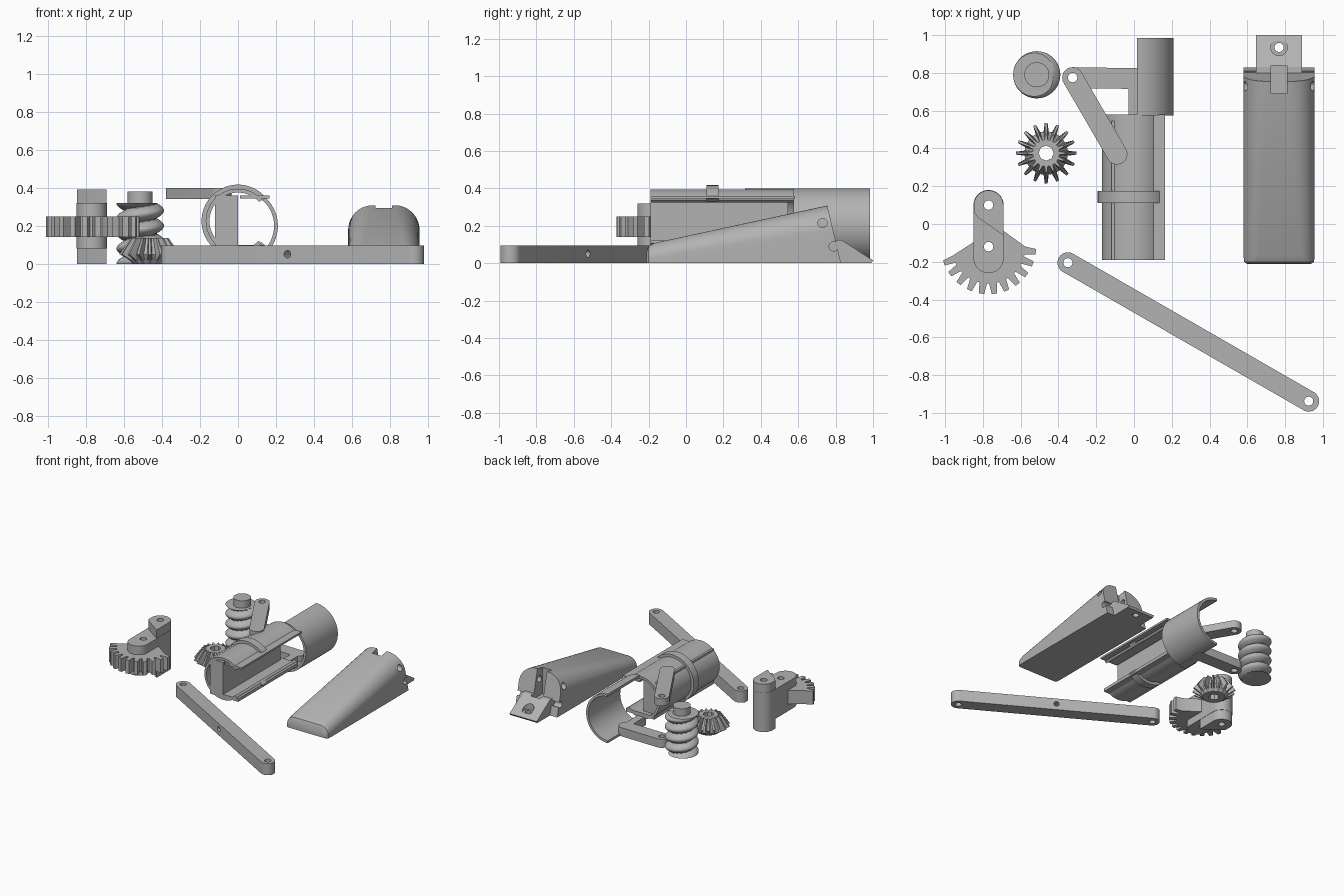
import bpy, bmesh
from math import sin, cos, pi, radians, atan2, asin
from mathutils import Vector

default = bpy.data.objects.get("Cube")
if default:
    bpy.data.objects.remove(default, do_unlink=True)

grey = bpy.data.materials.new("plain grey")
grey.use_nodes = True
grey.diffuse_color = (0.45, 0.45, 0.45, 1)
grey.node_tree.nodes["Principled BSDF"].inputs["Base Color"].default_value = grey.diffuse_color


def loft(name, rings):
    """Skin a stack of equal-length rings and cap both ends."""
    bm = bmesh.new()
    rows = [[bm.verts.new(p) for p in ring] for ring in rings]
    n = len(rows[0])
    for a, b in zip(rows, rows[1:]):
        for i in range(n):
            j = (i + 1) % n
            bm.faces.new((a[i], a[j], b[j], b[i]))
    bm.faces.new(rows[0][::-1])
    bm.faces.new(rows[-1])
    bmesh.ops.recalc_face_normals(bm, faces=bm.faces)
    mesh = bpy.data.meshes.new(name)
    bm.to_mesh(mesh)
    bm.free()
    mesh.materials.append(grey)
    obj = bpy.data.objects.new(name, mesh)
    bpy.context.collection.objects.link(obj)
    return obj


def prism(name, pts, lo, hi, axis="z"):
    """Extrude a flat outline along an axis."""
    place = {"z": lambda u, v, w: (u, v, w),
             "y": lambda u, v, w: (u, w, v),
             "x": lambda u, v, w: (w, u, v)}[axis]
    return loft(name, [[place(u, v, w) for u, v in pts] for w in (lo, hi)])


def arc(cx, cy, r, a0, a1, n=24):
    return [(cx + r * cos(radians(a0 + (a1 - a0) * i / n)),
             cy + r * sin(radians(a0 + (a1 - a0) * i / n))) for i in range(n + 1)]


def circle(cx, cy, r, n=24):
    return arc(cx, cy, r, 0, 360, n)[:-1]


def rect(u0, u1, v0, v1):
    return [(u0, v0), (u1, v0), (u1, v1), (u0, v1)]


def capsule(a, b, r):
    t = atan2(b[1] - a[1], b[0] - a[0]) * 180 / pi
    return arc(*b, r, t - 90, t + 90) + arc(*a, r, t + 90, t + 270)


def shell(name, cx, cz, outer, inner, a0, a1, y0, y1):
    pts = arc(cx, cz, outer, a0, a1, 48) + arc(cx, cz, inner, a1, a0, 48)
    return prism(name, pts, y0, y1, "y")


def cut(obj, *cutters):
    """Subtract the cutters, then drop them."""
    for c in cutters:
        m = obj.modifiers.new("cut", "BOOLEAN")
        m.operation, m.solver, m.object = "DIFFERENCE", "EXACT", c
    graph = bpy.context.evaluated_depsgraph_get()
    result = bpy.data.meshes.new_from_object(obj.evaluated_get(graph))
    obj.modifiers.clear()
    obj.data = result
    for c in cutters:
        bpy.data.objects.remove(c, do_unlink=True)


def hole(u, v, r, axis="z", lo=-0.1, hi=1.2):
    return prism("hole", circle(u, v, r), lo, hi, axis)


# Long link bar with end holes and a cross hole
A, B = Vector((-0.35, -0.205)), Vector((0.925, -0.938))
bar = prism("link_bar", capsule(A, B, 0.055), 0, 0.095)
mid, side = (A + B) / 2, (B - A).orthogonal().normalized()
cross = loft("hole", [[(mid.x + side.x * s - side.y * u, mid.y + side.y * s + side.x * u, v)
                       for u, v in circle(0, 0.05, 0.02)] for s in (-0.2, 0.2)])
cut(bar, hole(*A, 0.024), hole(*B, 0.024), cross)

# Worm screw
wx, wy, pitch, seg = -0.515, 0.79, 0.08, 48
rings = []
for k in range(65):
    z = 0.32 * k / 64
    ring = []
    for i in range(seg):
        t = 2 * pi * i / seg
        r = 0.08 + 0.045 * abs(sin(pi * (z / pitch - i / seg))) ** 0.8
        ring.append((wx + r * cos(t), wy + r * sin(t), z))
    rings.append(ring)
loft("worm_screw", rings)
prism("worm_shaft", circle(wx, wy, 0.066, 40), 0.3, 0.38)

# Bevel gear
gx, gy, teeth = -0.465, 0.375, 16


def tooth_ring(tip, root, z):
    pts = []
    for k in range(teeth):
        for f, r in ((-0.3, root), (-0.12, tip), (0.12, tip), (0.3, root)):
            t = 2 * pi * (k + f) / teeth
            pts.append((gx + r * cos(t), gy + r * sin(t), z))
    return pts


bevel = loft("bevel_gear", [tooth_ring(0.085, 0.085, 0), tooth_ring(0.11, 0.1, 0.02),
                            tooth_ring(0.16, 0.115, 0.05), tooth_ring(0.1, 0.07, 0.135)])
cut(bevel, prism("hole", circle(gx, gy, 0.04, 8), -0.1, 0.3))

# Sector gear on a pivot arm
sx, sy = -0.77, -0.12
outline = [(sx + 0.07, sy + 0.09), (sx - 0.07, sy + 0.03)]
for k in range(11):
    for f, r in ((-6, 0.195), (-3.2, 0.252), (3.2, 0.252), (6, 0.195)):
        t = radians(200 + 15.4 * k + f)
        outline.append((sx + r * cos(t), sy + r * sin(t)))
arm_cap = arc(sx, 0.1, 0.078, 0, 180) + [(-0.848, 0.06), (-0.82, 0.03), (-0.692, -0.06)]
for name, pts, lo, hi in (("sector_gear", outline, 0.14, 0.25),
                          ("gear_arm", capsule((sx, 0.1), (sx, -0.18), 0.08), 0.08, 0.32),
                          ("arm_cap_upper", arm_cap, 0.32, 0.39),
                          ("arm_cap_lower", arm_cap, 0, 0.08)):
    part = prism(name, pts, lo, hi)
    cut(part, hole(sx, 0.1, 0.025), hole(sx, sy, 0.025))

# Finger body: open tube, collar, wider half tube behind
cz = 0.225
shell("body_front_shell", 0, cz, 0.17, 0.15, 42, 316, -0.19, 0.58)
shell("body_collar", 0, cz, 0.192, 0.165, 40, 318, 0.11, 0.175)
shell("body_half_tube", 0.01, 0.2, 0.2, 0.18, -88, 88, 0.575, 0.985)
prism("body_inner_wall", rect(-0.12, 0, 0.09, 0.36), -0.19, 0.545, "y")
prism("body_floor", rect(-0.12, 0.135, 0.075, 0.1), -0.19, 0.58, "y")
prism("body_top_flange", rect(0.01, 0.165, 0.345, 0.36), -0.19, 0.58, "y")

# Tendon brackets meeting over one pivot
pivot = (-0.325, 0.775)
lower = prism("lower_bracket", capsule(pivot, (0.0, 0.77), 0.055), 0, 0.07)
prism("lower_bracket_web", rect(-0.03, 0.03, 0.56, 0.825), 0, 0.07)
upper = prism("upper_strut", capsule(pivot, (-0.09, 0.37), 0.055), 0.34, 0.4)
for part in (lower, upper):
    cut(part, hole(*pivot, 0.025))

# Fingertip: sloping block with rounded upper corners
fx, half = 0.768, 0.188


def tip_ring(y, h, w, lean=0.0):
    r = min(0.13, h * 0.75)
    sec = arc(w - r, h - r, r, 0, 90, 10) + arc(r - w, h - r, r, 90, 180, 10)
    sec = [(w, 0)] + sec + [(-w, 0)]
    return [(fx + u, y + (h - z) * lean, z) for u, z in sec]


tip = loft("fingertip", [tip_ring(-0.212, 0.06, half - 0.02), tip_ring(-0.2, 0.09, half - 0.003),
                         tip_ring(-0.17, 0.108, half), tip_ring(0.755, 0.308, half, 0.24)])
cut(tip, prism("slot", rect(0.725, 0.81, 0.69, 1.1), 0.08, 0.5),
    hole(0.73, 0.215, 0.025, "x"), hole(0.79, 0.09, 0.025, "x"))

# Wedge tongue with a countersunk hole
wedge = [(0.74, 0), (0.99, 0), (1.0, 0.015), (0.83, 0.125), (0.74, 0.125)]
tongue = prism("fingertip_tongue", wedge, 0.645, 0.89, "x")
cut(tongue, prism("slot", rect(0.725, 0.81, 0.69, 0.84), 0.08, 0.5),
    hole(fx, 0.935, 0.024), hole(fx, 0.935, 0.044, "z", 0.035, 0.3))

# Smooth curved faces, keep edges crisp
bpy.ops.object.select_all(action="DESELECT")
for obj in bpy.context.collection.objects:
    if obj.type == "MESH" and grey.name in obj.data.materials:
        obj.select_set(True)
        bpy.context.view_layer.objects.active = obj
bpy.ops.object.shade_smooth_by_angle(angle=radians(30))
